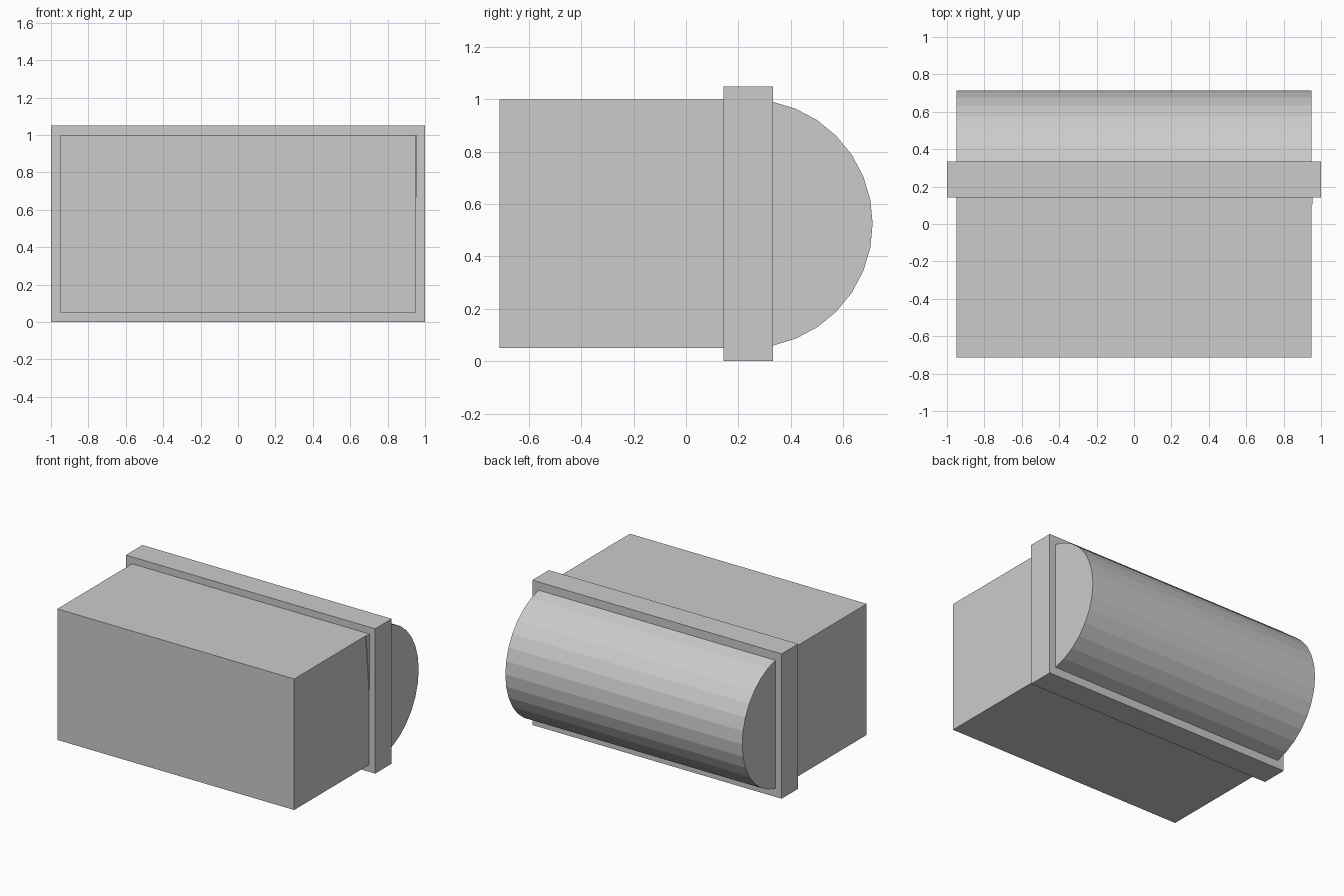
import bpy
import bmesh
import math
from mathutils import Matrix

cube = bpy.data.objects.get("Cube")
if cube:
    bpy.data.objects.remove(cube, do_unlink=True)

# Single flat colour
grey = bpy.data.materials.new("light_grey")
grey.use_nodes = True
colour = (0.6, 0.6, 0.6, 1)
grey.diffuse_color = colour
grey.node_tree.nodes["Principled BSDF"].inputs["Base Color"].default_value = colour


def make_object(name, bm):
    bmesh.ops.recalc_face_normals(bm, faces=bm.faces)
    mesh = bpy.data.meshes.new(name)
    bm.to_mesh(mesh)
    bm.free()
    mesh.materials.append(grey)
    obj = bpy.data.objects.new(name, mesh)
    bpy.context.collection.objects.link(obj)
    return obj


def prism(name, x0, x1, outline):
    """Extrude a (y, z) outline along x."""
    bm = bmesh.new()
    face = bm.faces.new([bm.verts.new((x0, y, z)) for y, z in outline])
    grown = bmesh.ops.extrude_face_region(bm, geom=[face])
    moved = [v for v in grown["geom"] if isinstance(v, bmesh.types.BMVert)]
    bmesh.ops.translate(bm, verts=moved, vec=(x1 - x0, 0, 0))
    return make_object(name, bm)


def box(name, half_x, y0, y1, z0, z1):
    return prism(name, -half_x, half_x, [(y0, z0), (y1, z0), (y1, z1), (y0, z1)])


# Main block and the wider band around its rear
centre_y, centre_z, radius = 0.238, 0.525, 0.475
box("body_block", 0.95, -0.713, centre_y, 0.05, 1.0)
box("surrounding_band", 1.0, 0.143, 0.333, 0.0, 1.05)

# Faceted half-round back
arc = [math.radians(-90 + 11.25 * i) for i in range(17)]
prism("rounded_back", -0.95, 0.95,
      [(centre_y + radius * math.cos(a), centre_z + radius * math.sin(a)) for a in arc])

# Thin sliver on the left side, tucked against the band
prism("side_sliver", 0.945, 0.954, [(0.105, 1.0), (0.15, 1.0), (0.15, 0.5)])
